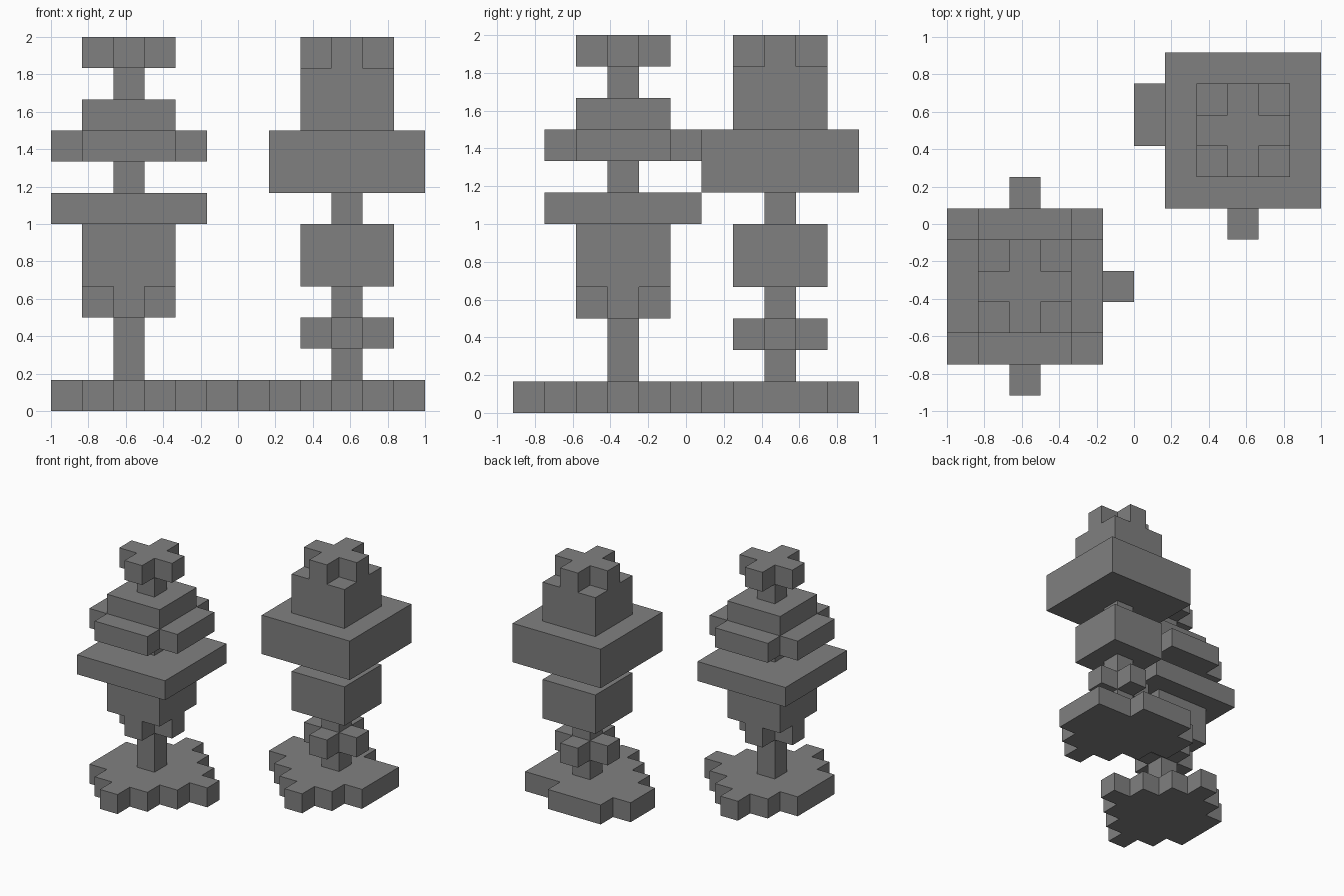
import bpy
import bmesh

if "Cube" in bpy.data.objects:
    bpy.data.objects.remove(bpy.data.objects["Cube"], do_unlink=True)

U = 1 / 6  # edge of one grid cell

grey = bpy.data.materials.new("mid_grey")
grey.use_nodes = True
colour = (0.216, 0.216, 0.216, 1)
grey.diffuse_color = colour
grey.node_tree.nodes["Principled BSDF"].inputs["Base Color"].default_value = colour


def square(r):
    """Rows of a full square reaching r cells from the centre."""
    return {y: (-r, r) for y in range(-r, r + 1)}


def cross(r):
    """A square of reach r with its four corner cells removed."""
    rows = square(r)
    rows[-r] = rows[r] = (1 - r, r - 1)
    return rows


def diamond(r):
    """Stepped diamond of reach r."""
    return {y: (abs(y) - r, r - abs(y)) for y in range(-r, r + 1)}


def outline(rows):
    """Trace the stepped border of the rows, dropping points on straight runs."""
    right, left = [], []
    for y in sorted(rows):
        lo, hi = rows[y]
        right += [(hi + .5, y - .5), (hi + .5, y + .5)]
        left += [(lo - .5, y - .5), (lo - .5, y + .5)]
    pts = list(dict.fromkeys(right + left[::-1]))
    keep = []
    for i, (x, y) in enumerate(pts):
        (px, py), (nx, ny) = pts[i - 1], pts[(i + 1) % len(pts)]
        if (x - px) * (ny - y) != (y - py) * (nx - x):
            keep.append((x, y))
    return keep


def tier(name, centre, bottom, height, rows):
    """Extrude one stepped outline upward, all sizes in cells."""
    bm = bmesh.new()
    verts = [bm.verts.new(((x + centre[0]) * U, (y + centre[1]) * U, bottom * U))
             for x, y in outline(rows)]
    face = bm.faces.new(verts)
    grown = bmesh.ops.extrude_face_region(bm, geom=[face])["geom"]
    top = [v for v in grown if isinstance(v, bmesh.types.BMVert)]
    bmesh.ops.translate(bm, verts=top, vec=(0, 0, height * U))
    bmesh.ops.recalc_face_normals(bm, faces=bm.faces[:])
    mesh = bpy.data.meshes.new(name)
    bm.to_mesh(mesh)
    bm.free()
    mesh.materials.append(grey)
    bpy.context.collection.objects.link(bpy.data.objects.new(name, mesh))


def tower(side, centre, tiers):
    """Stack the tiers from the ground up."""
    z = 0
    for name, height, rows in tiers:
        tier(f"{side}_{name}", centre, z, height, rows)
        z += height


post = square(0)

# Bases: stepped diamonds, cut off at the outer borders
right_base = diamond(3)
right_base[0] = (-2, 3)
left_base = diamond(3)
del left_base[3]
left_base.update({0: (-3, 2), 1: (-3, 2), 2: (-2, 0)})

# Front tower
tower("right", (-3.5, -2), [
    ("base", 1, right_base),
    ("trunk", 2, post),
    ("collar", 1, cross(1)),
    ("body", 2, square(1)),
    ("wide_slab", 1, square(2)),
    ("neck", 1, post),
    ("notched_slab", 1, cross(2)),
    ("upper_block", 1, square(1)),
    ("upper_post", 1, post),
    ("cross_top", 1, cross(1)),
])

# Rear tower
tower("left", (3.5, 3), [
    ("base", 1, left_base),
    ("trunk", 1, post),
    ("cross_collar", 1, cross(1)),
    ("lower_post", 1, post),
    ("body", 2, square(1)),
    ("neck", 1, post),
    ("wide_block", 2, square(2)),
    ("upper_block", 2, square(1)),
    ("cross_top", 1, cross(1)),
])
